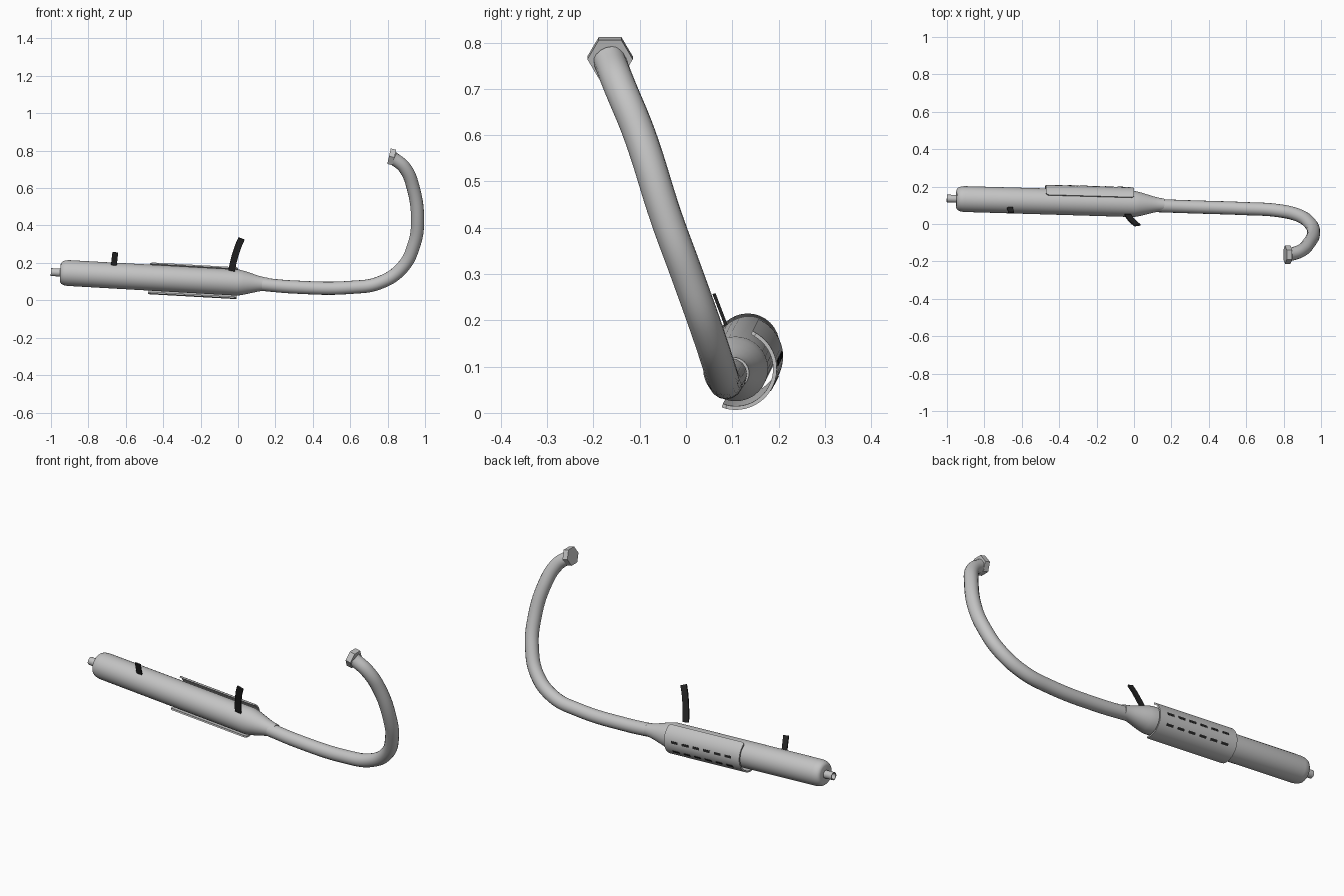
import bpy, bmesh, math
from mathutils import Vector, Matrix

if "Cube" in bpy.data.objects:
    bpy.data.objects.remove(bpy.data.objects["Cube"])


def material(name, rgb):
    m = bpy.data.materials.new(name)
    m.diffuse_color = (*rgb, 1)
    m.use_nodes = True
    m.node_tree.nodes["Principled BSDF"].inputs["Base Color"].default_value = m.diffuse_color
    return m


STEEL = material("brushed_steel", (0.55, 0.55, 0.55))
BLACK = material("black_metal", (0.02, 0.02, 0.02))

# Slightly tilted muffler axis
D = Vector((1, -0.029, -0.056)).normalized()
E2 = (Vector((0, 0, 1)) - D * D.z).normalized()
E1 = E2.cross(D)


def axis_point(x, r=0.0, deg=0.0):
    a = math.radians(deg)
    centre = Vector((x, 0.107 - 0.029 * x, 0.095 - 0.056 * x))
    return centre + r * (math.cos(a) * E1 + math.sin(a) * E2)


def finish(bm, name, mat, smooth=35):
    bmesh.ops.recalc_face_normals(bm, faces=bm.faces)
    me = bpy.data.meshes.new(name)
    bm.to_mesh(me)
    bm.free()
    ob = bpy.data.objects.new(name, me)
    bpy.context.collection.objects.link(ob)
    me.materials.append(mat)
    shade(ob, smooth)
    return ob


def shade(ob, angle=35):
    bpy.ops.object.select_all(action='DESELECT')
    ob.select_set(True)
    bpy.context.view_layer.objects.active = ob
    bpy.ops.object.shade_smooth_by_angle(angle=math.radians(angle))


def lathe(name, profile, mat, n=32):
    """Revolve (x, radius) pairs around the muffler axis."""
    bm = bmesh.new()
    rings = [[bm.verts.new(axis_point(x, r, 360 * i / n)) for i in range(n)]
             for x, r in profile]
    for a, b in zip(rings, rings[1:]):
        for i in range(n):
            j = (i + 1) % n
            bm.faces.new((a[i], a[j], b[j], b[i]))
    bm.faces.new(rings[0])
    bm.faces.new(rings[-1])
    return finish(bm, name, mat)


def shell(bm, stations, r_out, r_in, steps):
    """Curved closed plate; stations are (x, start angle, end angle)."""
    grids = []
    for r in (r_out, r_in):
        grids.append([[bm.verts.new(axis_point(x, r, a + (b - a) * k / steps))
                       for k in range(steps + 1)] for x, a, b in stations])
    o, i = grids
    m = len(stations) - 1
    for g in grids:
        for s in range(m):
            for k in range(steps):
                bm.faces.new((g[s][k], g[s + 1][k], g[s + 1][k + 1], g[s][k + 1]))
    for s in (0, m):
        for k in range(steps):
            bm.faces.new((o[s][k], o[s][k + 1], i[s][k + 1], i[s][k]))
    for k in (0, steps):
        for s in range(m):
            bm.faces.new((o[s][k], o[s + 1][k], i[s + 1][k], i[s][k]))


def strip(name, points, width, thick, mat):
    """Flat bar following points, its width along x."""
    bm = bmesh.new()
    pts = [Vector(p) for p in points]
    rings = []
    for k, p in enumerate(pts):
        t = (pts[min(k + 1, len(pts) - 1)] - pts[max(k - 1, 0)]).normalized()
        w = (Vector((1, 0, 0)) - t * t.x).normalized() * width / 2
        h = t.cross(w).normalized() * thick / 2
        rings.append([bm.verts.new(p + q) for q in (w + h, h - w, -w - h, w - h)])
    for a, b in zip(rings, rings[1:]):
        for i in range(4):
            bm.faces.new((a[i], a[(i + 1) % 4], b[(i + 1) % 4], b[i]))
    bm.faces.new(rings[0])
    bm.faces.new(rings[-1])
    return finish(bm, name, mat)


# Muffler body with rounded rear and cone into the pipe
lathe("muffler", [(-0.95, 0.046), (-0.947, 0.054), (-0.94, 0.061), (-0.928, 0.066),
                  (-0.91, 0.069), (0.0, 0.07), (0.03, 0.064), (0.07, 0.053),
                  (0.11, 0.042), (0.14, 0.036), (0.16, 0.034)], STEEL)

# Hollow tail tip
lathe("tail_tip", [(-0.94, 0.021), (-1.0, 0.021), (-1.0, 0.016), (-0.955, 0.016)], STEEL, 20)

# Swept header pipe
cu = bpy.data.curves.new("header_pipe", 'CURVE')
cu.dimensions = '3D'
cu.bevel_depth = 0.035
cu.bevel_resolution = 6
cu.resolution_u = 8
cu.use_fill_caps = True
path = [(0.13, 0.098, 0.085), (0.3, 0.092, 0.071), (0.6, 0.082, 0.069), (0.76, 0.073, 0.095),
        (0.88, 0.046, 0.177), (0.942, 0.002, 0.3), (0.96, -0.042, 0.42),
        (0.937, -0.1, 0.6), (0.89, -0.145, 0.71), (0.825, -0.166, 0.764)]
sp = cu.splines.new('BEZIER')
sp.bezier_points.add(len(path) - 1)
for bp, p in zip(sp.bezier_points, path):
    bp.co = p
    bp.handle_left_type = bp.handle_right_type = 'AUTO'
pipe = bpy.data.objects.new("header_pipe", cu)
bpy.context.collection.objects.link(pipe)
cu.materials.append(STEEL)
bpy.ops.object.select_all(action='DESELECT')
pipe.select_set(True)
bpy.context.view_layer.objects.active = pipe
bpy.ops.object.convert(target='MESH')
shade(bpy.context.view_layer.objects.active)

# Hexagonal flange at the pipe inlet
bm = bmesh.new()
n = Vector((-0.97, 0, 0.22)).normalized()
up = Vector((0.22, 0, 0.97)).normalized()
rot = Matrix((up, n.cross(up), n)).transposed().to_4x4()
bmesh.ops.create_cone(bm, cap_ends=True, segments=6, radius1=0.049, radius2=0.049, depth=0.03,
                      matrix=Matrix.Translation((0.822, -0.164, 0.767)) @ rot)
finish(bm, "hex_flange", STEEL, 20)

# Heat shield wrapped around the back, corners trimmed
bm = bmesh.new()
shell(bm, [(-0.475, -104, 60), (-0.465, -110, 66), (-0.24, -110, 66),
           (-0.015, -110, 66), (-0.005, -104, 60)], 0.089, 0.081, 24)
finish(bm, "heat_shield", STEEL)

# Two rows of dark vent slots
bm = bmesh.new()
for deg in (6, -30):
    for i in range(6):
        x = -0.405 + 0.067 * i
        shell(bm, [(x - 0.02, deg - 4, deg + 4), (x + 0.02, deg - 4, deg + 4)], 0.0905, 0.0865, 2)
finish(bm, "vent_slots", BLACK)

# Mounting brackets
strip("rear_bracket", [(-0.664, 0.087, 0.188), (-0.656, 0.061, 0.256)], 0.031, 0.007, BLACK)
strip("front_bracket", [(-0.034, 0.05, 0.158), (-0.026, 0.037, 0.2), (-0.014, 0.022, 0.245),
                        (0.001, 0.007, 0.29), (0.019, -0.007, 0.33)], 0.035, 0.008, BLACK)
